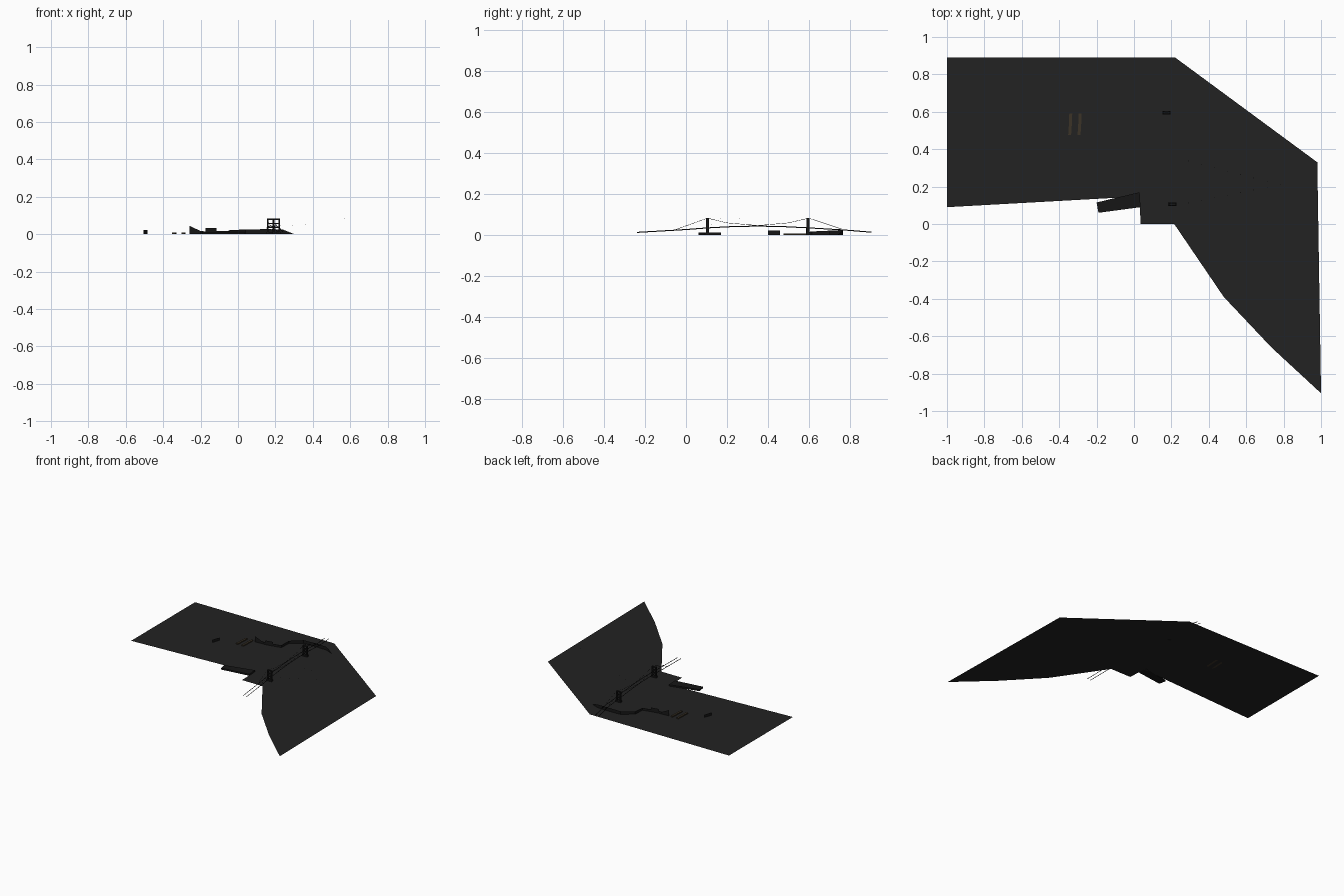
import bpy, math

if "Cube" in bpy.data.objects:
    bpy.data.objects.remove(bpy.data.objects["Cube"])

def mat(name, r, g, b):
    m = bpy.data.materials.new(name)
    m.diffuse_color = (r, g, b, 1)
    m.use_nodes = True
    m.node_tree.nodes["Principled BSDF"].inputs["Base Color"].default_value = m.diffuse_color
    return m

ASPHALT = mat("dark grey ground", .016, .016, .016)
BLACK = mat("near black structure", .008, .008, .008)
BROWN = mat("dull brown piers", .045, .034, .02)

def mesh(name, verts, faces, m):
    me = bpy.data.meshes.new(name)
    me.from_pydata(verts, [], faces)
    me.materials.append(m)
    o = bpy.data.objects.new(name, me)
    bpy.context.collection.objects.link(o)
    return o

def prism(name, pts, z0, z1, m):
    n = len(pts)
    v = [(x, y, z0) for x, y in pts] + [(x, y, z1) for x, y in pts]
    f = [tuple(range(n))[::-1], tuple(range(n, 2 * n))]
    f += [(i, (i + 1) % n, n + (i + 1) % n, n + i) for i in range(n)]
    return mesh(name, v, f, m)

def box(name, x0, x1, y0, y1, z0, z1, m):
    return prism(name, [(x0, y0), (x1, y0), (x1, y1), (x0, y1)], z0, z1, m)

def ribbon(name, rows, m):
    """Upright sheet; rows are (x, y, z bottom, z top)."""
    v = []
    for x, y, a, b in rows:
        v += [(x, y, a), (x, y, b)]
    f = [(2 * i, 2 * i + 2, 2 * i + 3, 2 * i + 1) for i in range(len(rows) - 1)]
    return mesh(name, v, f, m)

def interp(t, table):
    for (a, p), (b, q) in zip(table, table[1:]):
        if t <= b:
            return p + (q - p) * (t - a) / (b - a)
    return table[-1][1]

# flat ground sheet
outline = [(-1, .09), (-.1, .14), (.03, .145), (.035, 0), (.215, 0), (.48, -.39),
           (.735, -.66), (1, -.905), (.98, .33), (.22, .89), (-1, .89)]
mesh("ground", [(x, y, 0) for x, y in outline], [tuple(range(len(outline)))], ASPHALT)

# near shore quay
prism("near_quay", [(-.19, .06), (.035, .09), (.03, .17), (-.2, .115)], 0, .012, BLACK)

# far shore skyline, an upright sheet
shore = [(-.26, .585, .045), (-.2, .59, .017), (-.175, .59, .015), (-.174, .59, .033),
         (-.115, .6, .033), (-.114, .6, .016), (-.05, .615, .018), (-.045, .7, .022),
         (.04, .765, .025), (.15, .768, .027), (.24, .765, .025), (.3, .74, .001)]
ribbon("far_skyline", [(x, y, 0, z) for x, y, z in shore], BLACK)
ribbon("small_hut", [(-.505, .40, 0, .022), (-.485, .46, 0, .022)], BLACK)

# twin brown piers, slightly bent
for x in (-.34, -.29):
    prism("pier", [(x - .012, .475), (x + .004, .475), (x + .008, .535), (x + .01, .59),
                   (x - .006, .59), (x - .008, .535)], 0, .008, BROWN)

# suspension bridge: plan line, deck height and cable height against y
plan = [(-.24, .226), (.105, .205), (.6, .173), (.77, .168), (.905, .145)]
deck = [(-.24, .014), (.0, .028), (.105, .036), (.22, .042), (.35, .045),
        (.48, .042), (.6, .036), (.77, .026), (.905, .015)]
cable = [(-.06, .024), (.105, .083), (.2, .06), (.35, .047), (.5, .06), (.6, .083), (.76, .03)]
for s in (-1, 1):
    ribbon("deck_side", [(interp(y, plan) + s * .015, y, z - .003, z + .002) for y, z in deck], BLACK)
    ribbon("main_cable", [(interp(y, plan) + s * .015, y, z - .001, z + .001) for y, z in cable], BLACK)

# bridge towers: two legs and cross beams on a pier foot
for y in (.105, .595):
    c = interp(y, plan)
    box("tower_foot", c - .022, c + .022, y - .01, y + .01, 0, .012, BLACK)
    for s in (-1, 1):
        box("tower_leg", c + s * .015 - .004, c + s * .015 + .004, y - .007, y + .007, .012, .084, BLACK)
    for z in (.032, .055, .077):
        box("tower_beam", c - .011, c + .011, y - .005, y + .005, z, z + .006, BLACK)

# loose flock of tiny birds over the water
for i in range(8):
    for s, dy in ((-1, .014), (1, .018)):
        x, y, z = .78 - i * .07, .21 + s * dy * i, .11 - i * .0095
        mesh("bird", [(x, y, z), (x + .003, y + .001, z), (x, y + .003, z + .002),
                      (x, y - .003, z + .002)], [(0, 1, 2), (0, 3, 1)], BLACK)
